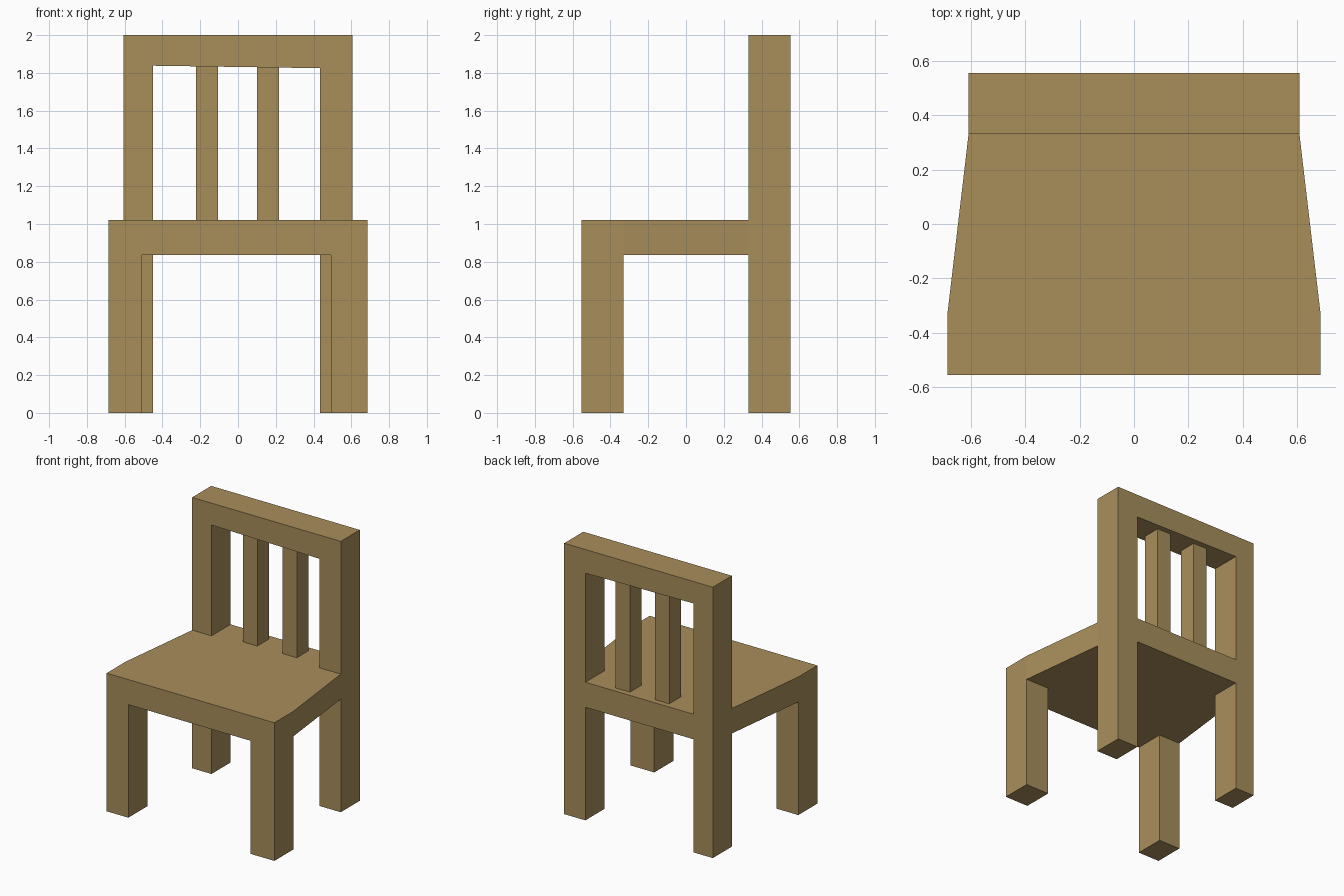
import bpy, bmesh
from mathutils import Vector

if "Cube" in bpy.data.objects:
    bpy.data.objects.remove(bpy.data.objects["Cube"])

wood = bpy.data.materials.new("light brown wood")
wood.diffuse_color = (0.393, 0.271, 0.105, 1)
wood.use_nodes = True
wood.node_tree.nodes["Principled BSDF"].inputs["Base Color"].default_value = wood.diffuse_color

Y_OUT, Y_IN = 0.554, 0.332        # outer and inner depth of legs
SEAT_LOW, SEAT_TOP = 0.835, 1.02


def prism(name, outline, direction, open_start=False, open_end=False):
    """Extrude a closed outline along a direction; ends hidden in joints stay open."""
    bm = bmesh.new()
    d = Vector(direction)
    start = [bm.verts.new(p) for p in outline]
    end = [bm.verts.new(Vector(p) + d) for p in outline]
    n = len(outline)
    for i in range(n):
        j = (i + 1) % n
        bm.faces.new((start[i], start[j], end[j], end[i]))
    if not open_start:
        bm.faces.new(start[::-1])
    if not open_end:
        bm.faces.new(end)
    bmesh.ops.recalc_face_normals(bm, faces=bm.faces)
    me = bpy.data.meshes.new(name)
    bm.to_mesh(me)
    bm.free()
    me.materials.append(wood)
    ob = bpy.data.objects.new(name, me)
    bpy.context.collection.objects.link(ob)
    return ob


def post(name, x0, x1, y0, y1, z0, z1, **ends):
    outline = [(x0, y0, z0), (x1, y0, z0), (x1, y1, z0), (x0, y1, z0)]
    return prism(name, outline, (0, 0, z1 - z0), **ends)


# Seat, narrowing towards the back
half = [(0.685, -Y_OUT), (0.685, -Y_IN), (0.607, Y_IN), (0.607, Y_OUT)]
seat = half + [(-x, y) for x, y in reversed(half)]
prism("seat", [(x, y, SEAT_LOW) for x, y in seat], (0, 0, SEAT_TOP - SEAT_LOW))

# Legs
post("front_leg_left", -0.685, -0.508, -Y_OUT, -Y_IN, 0, SEAT_LOW, open_end=True)
post("front_leg_right", 0.492, 0.685, -Y_OUT, -Y_IN, 0, SEAT_LOW, open_end=True)
post("back_leg_left", -0.607, -0.449, Y_IN, Y_OUT, 0, SEAT_LOW, open_end=True)
post("back_leg_right", 0.434, 0.607, Y_IN, Y_OUT, 0, SEAT_LOW, open_end=True)

# Backrest frame: two posts and a top rail with a slightly sloping underside
arch = [(-0.607, SEAT_TOP), (-0.607, 2), (0.607, 2), (0.607, SEAT_TOP),
        (0.434, SEAT_TOP), (0.434, 1.825), (-0.449, 1.838), (-0.449, SEAT_TOP)]
prism("backrest_frame", [(x, Y_IN, z) for x, z in arch], (0, Y_OUT - Y_IN, 0))

# Backrest slats
for side, x0, x1 in (("left", -0.222, -0.105), ("right", 0.1, 0.218)):
    post("backrest_slat_" + side, x0, x1, 0.375, 0.512, SEAT_TOP, 1.836,
         open_start=True, open_end=True)
